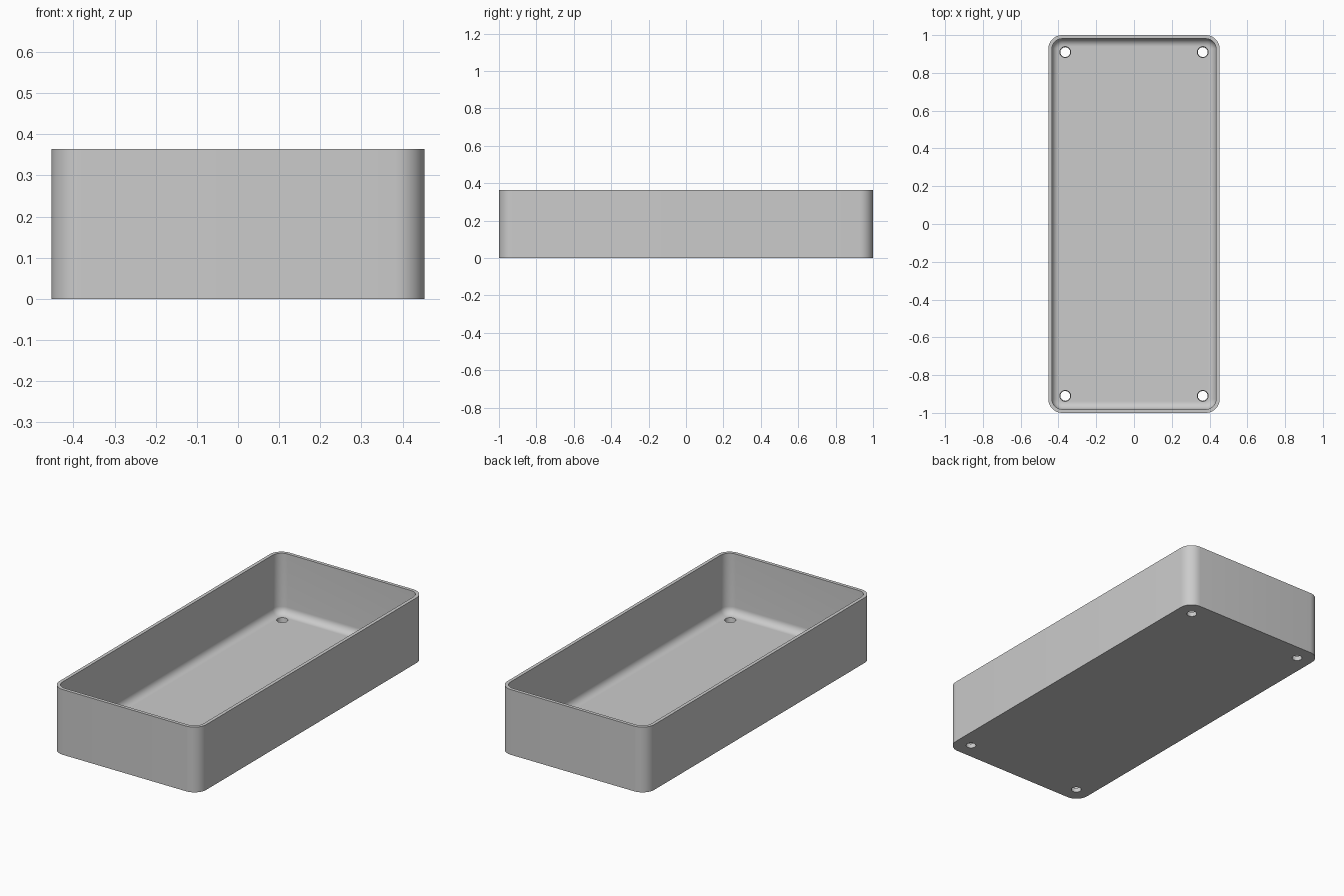
import bpy
import bmesh
from math import sin, cos, pi

old = bpy.data.objects.get("Cube")
if old:
    bpy.data.objects.remove(old, do_unlink=True)

HALF_X, HALF_Y, HEIGHT = 0.4535, 1.0, 0.364
CORNER, WALL, FLOOR, FILLET = 0.073, 0.019, 0.027, 0.04
STEPS = 10

grey = bpy.data.materials.new("light grey")
grey.use_nodes = True
grey.diffuse_color = (0.6, 0.6, 0.6, 1)
grey.node_tree.nodes["Principled BSDF"].inputs["Base Color"].default_value = (0.6, 0.6, 0.6, 1)


def finish(bm, name):
    bmesh.ops.recalc_face_normals(bm, faces=bm.faces)
    mesh = bpy.data.meshes.new(name)
    bm.to_mesh(mesh)
    bm.free()
    mesh.materials.append(grey)
    obj = bpy.data.objects.new(name, mesh)
    bpy.context.collection.objects.link(obj)
    return obj


def rounded_ring(bm, inset, z):
    """Rounded rectangle of vertices, inset from the outer wall."""
    r = CORNER - inset
    ring = []
    for quarter, (sx, sy) in enumerate([(1, 1), (-1, 1), (-1, -1), (1, -1)]):
        for i in range(STEPS + 1):
            a = (quarter + i / STEPS) * pi / 2
            ring.append(bm.verts.new((sx * (HALF_X - CORNER) + r * cos(a),
                                      sy * (HALF_Y - CORNER) + r * sin(a), z)))
    return ring


# Tray: outer wall, rim, inner wall and a fillet down to the floor
profile = [(0, 0), (0, HEIGHT), (WALL, HEIGHT)]
for i in range(STEPS + 1):
    a = i / STEPS * pi / 2
    profile.append((WALL + FILLET * (1 - cos(a)), FLOOR + FILLET * (1 - sin(a))))

bm = bmesh.new()
rings = [rounded_ring(bm, inset, z) for inset, z in profile]
for low, high in zip(rings, rings[1:]):
    for i in range(len(low)):
        j = (i + 1) % len(low)
        bm.faces.new((low[i], low[j], high[j], high[i]))
bm.faces.new(rings[0])
bm.faces.new(rings[-1])
tray = finish(bm, "tray")

# Slightly tapered screw holes near the four floor corners
bm = bmesh.new()
for sx in (-1, 1):
    for sy in (-1, 1):
        hole = bmesh.ops.create_cone(bm, cap_ends=True, segments=32,
                                     radius1=0.024, radius2=0.031, depth=0.06)
        bmesh.ops.translate(bm, verts=hole["verts"],
                            vec=(sx * 0.364, sy * 0.91, FLOOR / 2))
cutter = finish(bm, "screw_hole_cutter")

cut = tray.modifiers.new("screw holes", "BOOLEAN")
cut.operation = "DIFFERENCE"
cut.solver = "EXACT"
cut.object = cutter
bpy.ops.object.select_all(action="DESELECT")
bpy.context.view_layer.objects.active = tray
tray.select_set(True)
bpy.ops.object.modifier_apply(modifier=cut.name)
bpy.data.objects.remove(cutter, do_unlink=True)
bpy.ops.object.shade_smooth_by_angle(angle=pi / 6)
